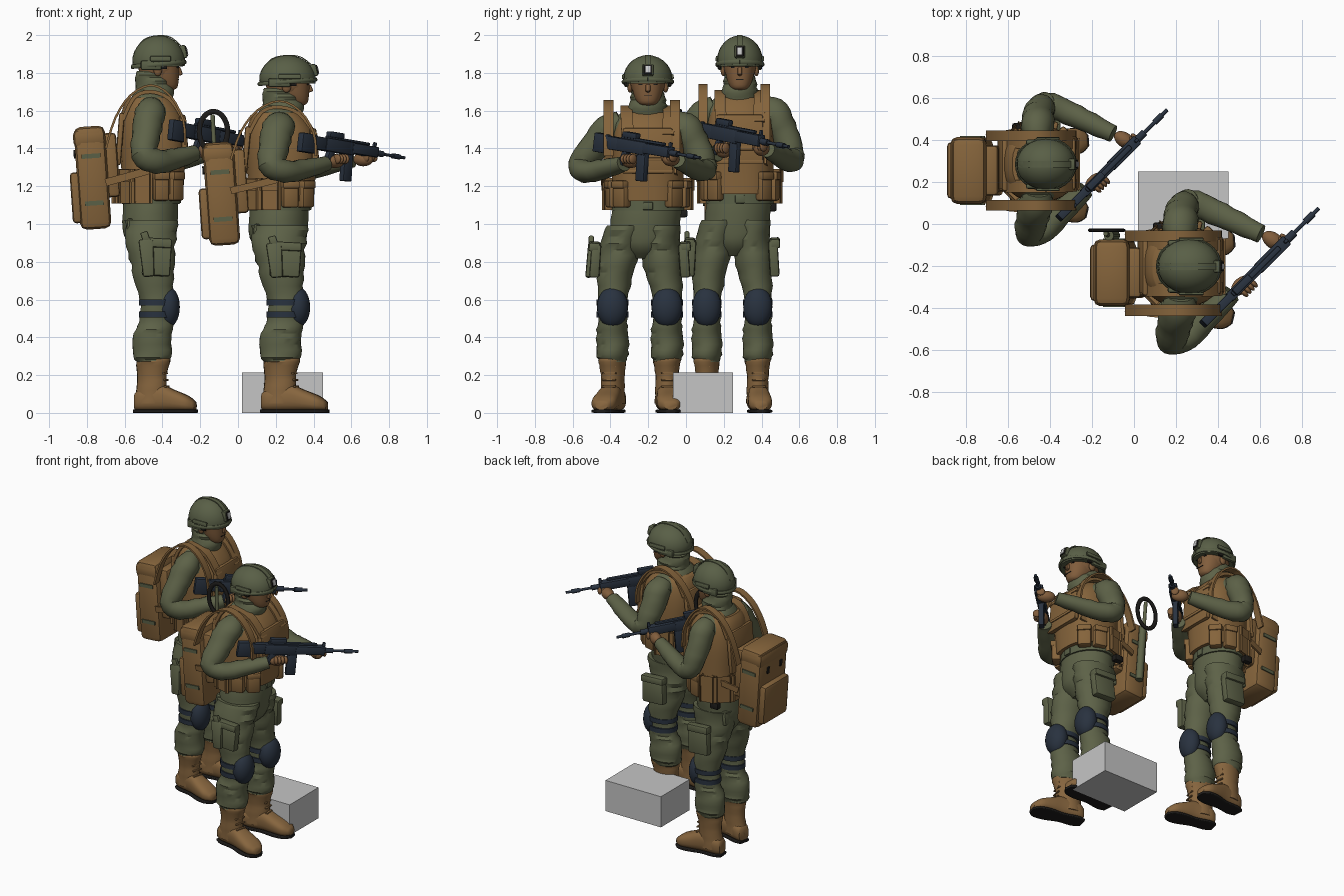
import bpy, bmesh, math
from mathutils import Vector, Matrix, Euler

if "Cube" in bpy.data.objects:
    bpy.data.objects.remove(bpy.data.objects["Cube"])


def material(name, r, g, b):
    m = bpy.data.materials.new(name)
    m.use_nodes = True
    m.diffuse_color = (r, g, b, 1)
    m.node_tree.nodes["Principled BSDF"].inputs["Base Color"].default_value = (r, g, b, 1)
    return m


GREEN = material("uniform green", .11, .122, .064)
HELM = material("helmet green", .1, .115, .062)
TAN = material("vest tan", .235, .127, .044)
BOOT = material("boot leather", .24, .13, .048)
SKIN = material("skin", .22, .11, .045)
NAVY = material("gunmetal navy", .022, .032, .05)
BLACK = material("black rubber", .012, .011, .01)
LENS = material("lens white", .6, .6, .6)
GREY = material("crate grey", .56, .56, .56)

X, Y, Z = Vector((1, 0, 0)), Vector((0, 1, 0)), Vector((0, 0, 1))
ID = Matrix.Identity(4)


def emit(name, mat, bm, angle=40):
    """Move a part into the scene and shade it"""
    for v in bm.verts:
        v.co = place(v.co.copy())
    bmesh.ops.recalc_face_normals(bm, faces=bm.faces[:])
    me = bpy.data.meshes.new(who + name)
    bm.to_mesh(me)
    bm.free()
    me.materials.append(mat)
    me.shade_smooth()
    me.set_sharp_from_angle(angle=math.radians(angle))
    bpy.context.collection.objects.link(bpy.data.objects.new(who + name, me))


def box(name, mat, c, size, rot=(0, 0, 0), bevel=.008, frame=ID, taper=1):
    bm = bmesh.new()
    bmesh.ops.create_cube(bm, size=1)
    for v in bm.verts:
        if v.co.z < 0:
            v.co = (v.co.x * taper, v.co.y * taper, v.co.z)
    bm.transform(frame @ Matrix.LocRotScale(Vector(c), Euler(rot), Vector(size)))
    if bevel:
        bmesh.ops.bevel(bm, geom=bm.edges[:], offset=min(bevel, min(size) * .4), segments=2,
                        profile=.5, affect='EDGES')
    emit(name, mat, bm)


def ball(name, mat, c, r, rot=(0, 0, 0), floor=0):
    bm = bmesh.new()
    bmesh.ops.create_uvsphere(bm, u_segments=24, v_segments=14, radius=1)
    bm.transform(Matrix.LocRotScale(Vector(c), Euler(rot), Vector(r)))
    for v in bm.verts:
        v.co.z = max(v.co.z, floor)
    emit(name, mat, bm, 60)


def spline(a, b, c, d, t):
    return (b + (c - a) * (t / 2) + (a * 2 - b * 5 + c * 4 - d) * (t * t / 2)
            + (b * 3 - a - c * 3 + d) * (t ** 3 / 2))


def sweep(name, mat, rows, ref=X, n=20, power=1, fixed=None, fold=0, fine=3, frame=ID):
    """Skin rings along rows of x, y, z, radius along ref, radius across"""
    pos = [Vector(r[:3]) for r in rows]
    rad = [Vector(r[3:]) for r in rows]
    last = len(rows) - 1
    path = []
    for i in range(last):
        ids = (max(i - 1, 0), i, i + 1, min(i + 2, last))
        for k in range(fine):
            path.append([spline(*(s[j] for j in ids), k / fine) for s in (pos, rad)])
    path.append([pos[-1], rad[-1]])
    last = len(path) - 1
    bm, rings = bmesh.new(), []
    for i, (p, r) in enumerate(path):
        t = fixed or (path[min(i + 1, last)][0] - path[max(i - 1, 0)][0]).normalized()
        a = (ref - t * ref.dot(t)).normalized()
        b = t.cross(a)
        ring = []
        for j in range(n):
            th = math.tau * (j + .5) / n
            cs, sn = math.cos(th), math.sin(th)
            f = 1 + fold * math.sin(2.1 * i + 2 * math.sin(th + i)) * (0 < i < last)
            u = math.copysign(abs(cs) ** power, cs) * r.x * f
            w = math.copysign(abs(sn) ** power, sn) * r.y * f
            ring.append(bm.verts.new(frame @ (p + a * u + b * w)))
        rings.append(ring)
    for r, s in zip(rings, rings[1:]):
        for j in range(n):
            bm.faces.new((r[j], r[(j + 1) % n], s[(j + 1) % n], s[j]))
    bm.faces.new(rings[0])
    bm.faces.new(rings[-1])
    emit(name, mat, bm, 30 if fold else 50)


def rod(name, mat, pts, ra, rb, **kw):
    sweep(name, mat, [(*p, ra, rb) for p in pts], **kw)


def strap(name, mat, pts, width, thick, ref=Y):
    rod(name, mat, pts, width * .707, thick * .707, ref=ref, n=4)


def tube_z(name, mat, rows, **kw):
    sweep(name, mat, [(cx, cy, z, rx, ry) for z, cx, cy, rx, ry in rows], fixed=Z, **kw)


def hoop(cx, cy, cz, rx, ry, rz, steps=28):
    turns = [math.tau * k / steps for k in range(steps + 1)]
    return [(cx + rx * math.cos(a), cy + ry * math.sin(a), cz + rz * math.sin(a)) for a in turns]


def legs():
    for s, side in ((1, "left "), (-1, "right ")):
        y = -.04 + .135 * s
        hip = -.02 + .085 * s
        tube_z(side + "trouser leg", GREEN, [
            (.27, -.03, y, .085, .065), (.31, -.035, y, .102, .08), (.42, -.03, y, .1, .08),
            (.5, -.01, y, .088, .072), (.6, -.01, y, .09, .074), (.75, -.03, y - .015 * s, .11, .093),
            (.88, -.04, y - .035 * s, .128, .104), (1.02, -.04, hip, .142, .098)], fold=.05, n=24, fine=4)
        # knee protection
        ball(side + "knee pad", NAVY, (.05, y, .56), (.062, .077, .108))
        for z in (.52, .585):
            tube_z(side + "knee strap", NAVY, [(z + d, -.01, y, .095, .08) for d in (-.016, .016)], fine=1)
        # boot turned outward
        turn = Matrix.Translation((-.03, y, 0)) @ Matrix.Rotation(.08 if s > 0 else -.24, 4, 'Z')
        sweep(side + "boot shaft", BOOT, [(-.015, 0, .05, .082, .06), (-.01, 0, .12, .08, .058),
              (-.005, 0, .2, .078, .058), (0, 0, .27, .09, .068), (0, 0, .29, .088, .066)],
              fixed=Z, fold=.03, frame=turn)
        sweep(side + "boot foot", BOOT, [(-.095, 0, .06, .045, .04), (-.06, 0, .07, .06, .055),
              (.04, 0, .08, .07, .055), (.12, 0, .065, .055, .062), (.19, 0, .05, .04, .06),
              (.23, 0, .038, .02, .03)], ref=Z, fixed=X, power=.75, frame=turn)
        sweep(side + "boot sole", BLACK, [(-.1, 0, .009, .009, .038), (-.05, 0, .009, .009, .054),
              (.04, 0, .009, .009, .048), (.13, 0, .009, .009, .064), (.2, 0, .009, .009, .058),
              (.236, 0, .009, .009, .025)], ref=Z, fixed=X, power=.35, frame=turn)
        for k in range(4):
            box(side + "boot lace", BOOT, (.075 - .004 * k, 0, .14 + .035 * k), (.014, .07, .01), bevel=.003, frame=turn)
        # thigh and seat pockets
        box(side + "cargo pocket", GREEN, (-.01, y + .085 * s, .82), (.15, .05, .19), (.06 * s, .06, 0), .012)
        box(side + "pocket flap", GREEN, (-.01, y + .09 * s, .9), (.16, .055, .05), (.06 * s, .06, 0), .01)
        box(side + "seat pocket", GREEN, (-.155, hip, .98), (.03, .11, .1), (0, .1, 0), .01)
    box("holster", GREEN, (-.06, -.285, .82), (.08, .04, .2), (-.1, -.08, 0), .012, taper=.75)
    box("holster grip", GREEN, (-.07, -.28, .93), (.04, .025, .06), (0, -.3, 0))
    tube_z("hips", GREEN, [(.83, -.04, -.03, .07, .06), (.88, -.04, -.02, .115, .12), (.95, -.045, -.02, .142, .168),
           (1.05, -.045, -.01, .148, .175), (1.18, -.04, 0, .142, .17)], fold=.015)
    tube_z("belt", HELM, [(1.105, -.042, 0, .154, .18), (1.16, -.042, 0, .152, .178)], fine=1, n=28)
    box("belt buckle", HELM, (.112, 0, 1.132), (.012, .05, .045))
    box("hip kit", BLACK, (-.13, .175, 1.09), (.06, .04, .045))


def torso():
    tube_z("shirt", GREEN, [(1.14, -.04, 0, .14, .165), (1.35, -.03, 0, .145, .16), (1.52, -.035, 0, .15, .18),
           (1.61, -.04, 0, .125, .185), (1.67, -.045, 0, .1, .13), (1.71, -.04, 0, .08, .085)])
    tube_z("vest", TAN, [(1.16, -.035, 0, .166, .178), (1.28, -.03, 0, .168, .178), (1.45, -.03, 0, .178, .178),
           (1.56, -.035, 0, .168, .168), (1.63, -.045, 0, .14, .15), (1.67, -.05, 0, .11, .125)], power=.8, n=28)
    box("front plate", TAN, (.135, 0, 1.45), (.035, .25, .26), (0, -.08, 0), .015)
    box("back plate", TAN, (-.205, 0, 1.45), (.03, .26, .28), (0, .08, 0), .015)
    for z in (1.33, 1.4):
        box("vest webbing", TAN, (.157, 0, z), (.012, .25, .02), bevel=.003)
    # pouches around the waist, open at the front centre
    for k in range(1, 11):
        a = math.tau * (k + .5) / 12
        c, s = math.cos(a), math.sin(a)
        box("waist pouch", TAN, (-.033 + .172 * c, .182 * s, 1.2), (.055, .082, .155), (0, 0, a), .014)
        box("pouch flap", TAN, (-.033 + .177 * c, .187 * s, 1.255), (.06, .086, .045), (0, 0, a), .01)
    for s in (1, -1):
        y = -.03 + .165 * s
        strap("pack strap", TAN, [(-.28, y, 1.4), (-.23, y, 1.56), (-.15, y, 1.68), (-.04, y, 1.735),
              (.06, y, 1.68), (.13, y, 1.55), (.14, y, 1.42)], .05, .012)
        strap("side strap", TAN, [(-.28, y, 1.22), (-.1, y + .03 * s, 1.27), (.12, y, 1.34)], .012, .04)
        strap("shoulder strap", TAN, [(-.19, .105 * s, 1.55), (-.13, .105 * s, 1.67), (-.04, .105 * s, 1.7),
              (.06, .105 * s, 1.66), (.14, .1 * s, 1.54)], .06, .02)


def head():
    tube_z("scarf", GREEN, [(1.64, -.035, 0, .105, .11), (1.69, -.025, 0, .105, .1), (1.74, -.025, 0, .096, .09),
           (1.79, -.035, 0, .088, .082), (1.81, -.04, 0, .075, .072)], fold=.05)
    ball("skull", SKIN, (0, 0, 1.845), (.11, .088, .11))
    tube_z("jaw", SKIN, [(1.71, .055, 0, .025, .03), (1.725, .045, 0, .055, .05), (1.77, .025, 0, .082, .07),
           (1.84, .01, 0, .1, .083)], power=.9)
    box("nose", SKIN, (.108, 0, 1.808), (.028, .024, .045), (0, -.35, 0), .008)
    box("mouth", BLACK, (.1035, 0, 1.765), (.008, .04, .005), bevel=0)
    for s in (1, -1):
        box("eye", BLACK, (.1, .034 * s, 1.83), (.009, .026, .008), bevel=.002)
        box("brow", SKIN, (.1, .034 * s, 1.847), (.018, .042, .012), bevel=.004)
        ball("ear", SKIN, (-.005, .088 * s, 1.815), (.022, .014, .032))
        # helmet furniture
        box("helmet side rail", HELM, (.01, .122 * s, 1.875), (.11, .012, .028), (.1 * s, 0, 0), .005)
        box("ear guard", HELM, (-.04, .105 * s, 1.84), (.11, .025, .05), bevel=.01)
        box("ear guard edge", BLACK, (.03, .108 * s, 1.838), (.03, .016, .035), bevel=.004)
    ball("helmet dome", HELM, (0, 0, 1.86), (.14, .122, .138), (0, -.05, 0), 1.835)
    rod("helmet rim", HELM, [(x, y, z + .09 * x) for x, y, z in hoop(0, 0, 1.845, .14, .122, 0)],
        .012, .008, ref=Z, n=8, fine=1)
    strap("helmet band", HELM, [(.13, 0, 1.93), (.07, 0, 1.985), (0, 0, 1.997), (-.08, 0, 1.975), (-.132, 0, 1.9)],
          .03, .006)
    box("lamp mount", HELM, (.13, 0, 1.912), (.032, .055, .07), (0, -.2, 0))
    box("lamp frame", BLACK, (.146, 0, 1.915), (.008, .042, .056), (0, -.2, 0), .003)
    box("lamp lens", LENS, (.15, 0, 1.916), (.007, .026, .04), (0, -.2, 0), .002)


def arms():
    sweep("left sleeve", GREEN, [(-.04, .13, 1.62, .06, .06), (-.04, .185, 1.585, .078, .08),
          (-.035, .235, 1.48, .074, .074), (-.015, .275, 1.37, .066, .066), (.05, .27, 1.335, .062, .06),
          (.18, .21, 1.36, .054, .054), (.32, .145, 1.395, .042, .042)], fold=.045, ref=Vector((.5, .3, .9)), fine=4)
    sweep("right sleeve", GREEN, [(-.04, -.13, 1.62, .06, .06), (-.045, -.185, 1.585, .078, .08),
          (-.065, -.26, 1.48, .076, .076), (-.075, -.325, 1.37, .07, .068), (-.01, -.31, 1.33, .064, .062),
          (.09, -.215, 1.345, .056, .056), (.19, -.12, 1.375, .043, .043)], fold=.045, ref=Vector((.5, -.3, .9)), fine=4)
    for side, c, d in (("left", (.375, .115, 1.4), -.6), ("right", (.235, -.085, 1.39), .7)):
        ball(side + " palm", SKIN, c, (.055, .036, .04), (0, 0, d))
        for k in range(4):
            off = (k - 1.5) * .014
            ball(side + " finger", SKIN, (c[0] + .03 + off, c[1] + off - .01, c[2] + .012), (.026, .012, .028), (0, 0, -.78))


def rifle():
    u = Vector((.509, .509, -.1)).normalized()
    w = Z.cross(u).normalized()
    m = Matrix.Translation((.063, -.256, 1.51)) @ Matrix((u, w, u.cross(w))).transposed().to_4x4()
    for name, c, size, tilt in (
            ("rifle butt", (.05, 0, -.01), (.1, .04, .11), 0), ("rifle stock", (.12, 0, 0), (.12, .038, .075), 0),
            ("rifle receiver", (.265, 0, 0), (.2, .046, .075), 0), ("rifle rail", (.33, 0, .043), (.3, .024, .016), 0),
            ("rifle sight", (.24, 0, .062), (.1, .034, .034), 0), ("rifle handguard", (.44, 0, .003), (.18, .052, .06), 0),
            ("rifle grip", (.21, 0, -.07), (.036, .03, .09), .3), ("rifle magazine", (.34, 0, -.105), (.06, .032, .17), -.06),
            ("rifle guard", (.26, 0, -.05), (.07, .016, .012), 0), ("front sight", (.52, 0, .03), (.02, .016, .06), 0)):
        box(name, NAVY, c, size, (0, tilt, 0), .006, m)
    for name, a, b, r in (("rifle barrel", .5, .735, .009), ("rifle muzzle", .65, .7, .015), ("gas block", .53, .58, .018)):
        rod(name, NAVY, [(a, 0, 0), (b, 0, 0)], r, r, ref=Z, n=10, fine=1, frame=m)


def backpack():
    m = Matrix.Translation((-.35, -.03, 1.245)) @ Matrix.Rotation(-.07, 4, 'Y')
    box("pack body", TAN, (0, 0, 0), (.165, .315, .545), bevel=.035, frame=m)
    box("pack lid", TAN, (-.003, 0, .21), (.17, .318, .1), bevel=.03, frame=m)
    box("pack rear pocket", TAN, (-.09, 0, -.1), (.06, .27, .27), bevel=.02, frame=m)
    box("pack back pad", TAN, (.1, 0, .06), (.08, .24, .34), bevel=.02, frame=m)
    for s in (1, -1):
        for z in (.115, -.135):
            box("pack webbing", HELM, (0, .1595 * s, z), (.1, .009, .024), bevel=0, frame=m)
        box("pack rear buckle", BLACK, (-.087, .07 * s, .13), (.009, .022, .045), bevel=.002, frame=m)


# two figures share every part; the second is stockier
for who, ox, oy, wide, tall, drop in (("rear figure ", -.42, .285, 1, 1, 0), ("lead figure ", .262, -.202, 1.07, .922, -.085)):
    def place(p):
        return Vector((p.x * wide + ox, p.y * wide + oy, p.z if p.z < .66 else .66 + (p.z - .66) * tall))
    for part in (legs, torso, head, arms, rifle):
        part()

    def place(p):
        return p + Vector((ox, oy, drop))
    backpack()


# search hoop on the lead pack, and the crate
def place(p):
    return p


who = ""
rod("detector hoop", BLACK, hoop(-.13, -.03, 1.49, .075, 0, .106), .01, .015, ref=Y, n=8, fine=1)
rod("detector shaft", GREEN, [(-.135, -.045, 1.58), (-.12, -.055, 1.3)], .012, .012, n=10, fine=1)
rod("detector handle", GREEN, [(-.12, -.055, 1.4), (-.09, -.055, 1)], .024, .024, n=12, fine=1)
box("crate", GREY, (.235, .09, .1075), (.43, .32, .215), bevel=0)
